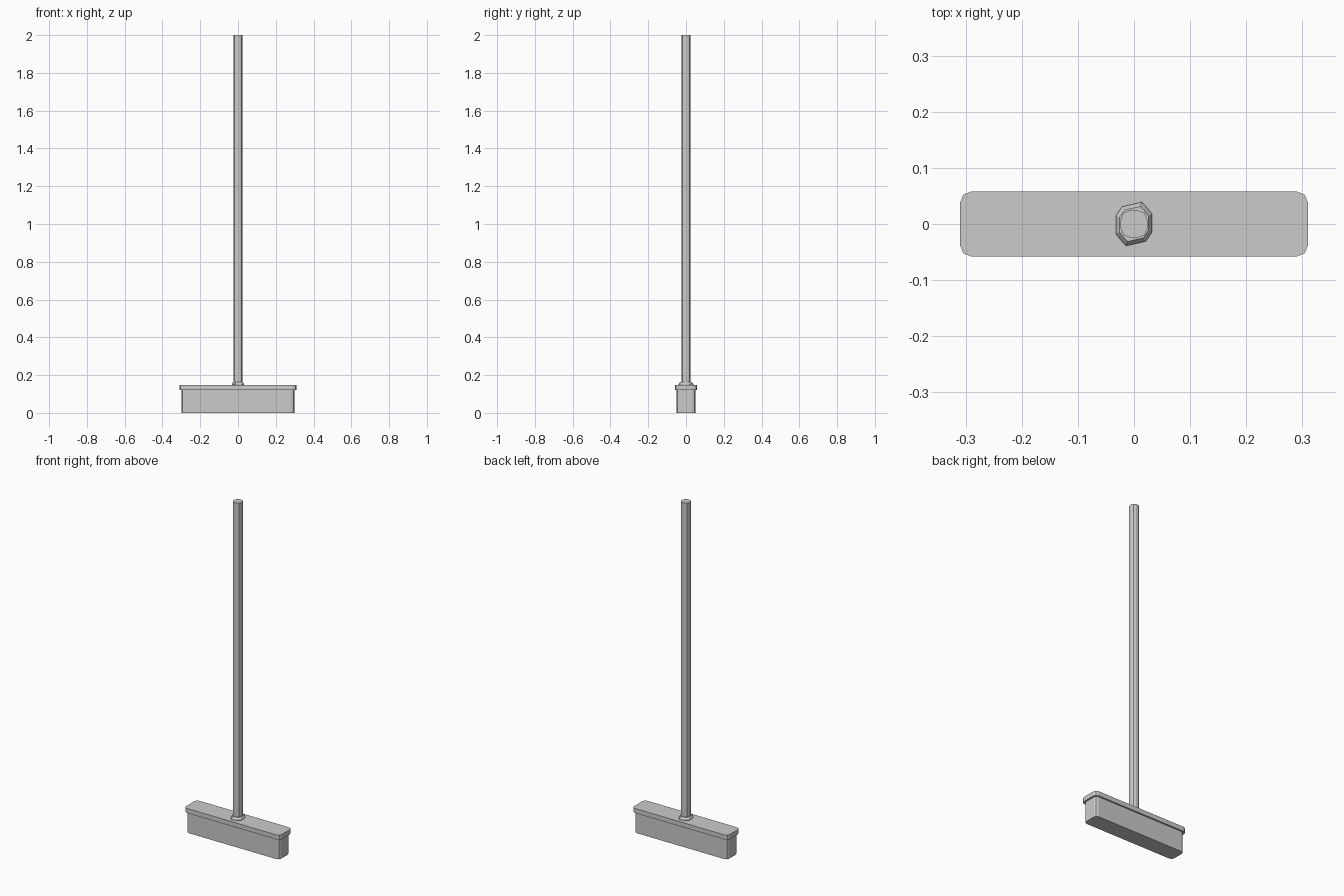
import bpy, bmesh
from math import cos, sin, pi

if "Cube" in bpy.data.objects:
    bpy.data.objects.remove(bpy.data.objects["Cube"])


def rounded_rect(hx, hy, r, seg=2):
    """Outline of a rectangle with rounded corners, counter-clockwise."""
    pts = []
    for i, (sx, sy) in enumerate([(1, 1), (-1, 1), (-1, -1), (1, -1)]):
        for k in range(seg + 1):
            a = (i + k / seg) * pi / 2
            pts.append((sx * (hx - r) + r * cos(a), sy * (hy - r) + r * sin(a)))
    return pts


def loft(name, rings):
    """Closed solid through (outline, z) rings with equal point counts."""
    bm = bmesh.new()
    loops = [[bm.verts.new((x, y, z)) for x, y in pts] for pts, z in rings]
    for a, b in zip(loops, loops[1:]):
        n = len(a)
        for i in range(n):
            j = (i + 1) % n
            bm.faces.new((a[i], a[j], b[j], b[i]))
    bm.faces.new(loops[0][::-1])
    bm.faces.new(loops[-1])
    mesh = bpy.data.meshes.new(name)
    bm.to_mesh(mesh)
    bm.free()
    obj = bpy.data.objects.new(name, mesh)
    bpy.context.collection.objects.link(obj)
    return obj


def prism(name, pts, z0, z1):
    return loft(name, [(pts, z0), (pts, z1)])


# Bristle block and the wider head plate above it
prism("bristles", rounded_rect(0.30, 0.049, 0.018), 0.0, 0.122)
prism("head_plate", rounded_rect(0.31, 0.058, 0.02), 0.12, 0.147)

# Long handle with a rounded square section
prism("handle", rounded_rect(0.024, 0.0245, 0.017), 0.145, 2.0)

# Slightly twisted collar, tapering up to the handle
half = [(0.032, -0.015), (0.032, 0.018), (0.021, 0.032), (0.014, 0.039),
        (-0.021, 0.031)]
base = half + [(-x, -y) for x, y in half]
top = [(x * 0.8, y * 0.8) for x, y in base]
loft("collar", [(base, 0.145), (base, 0.153), (top, 0.163)])
